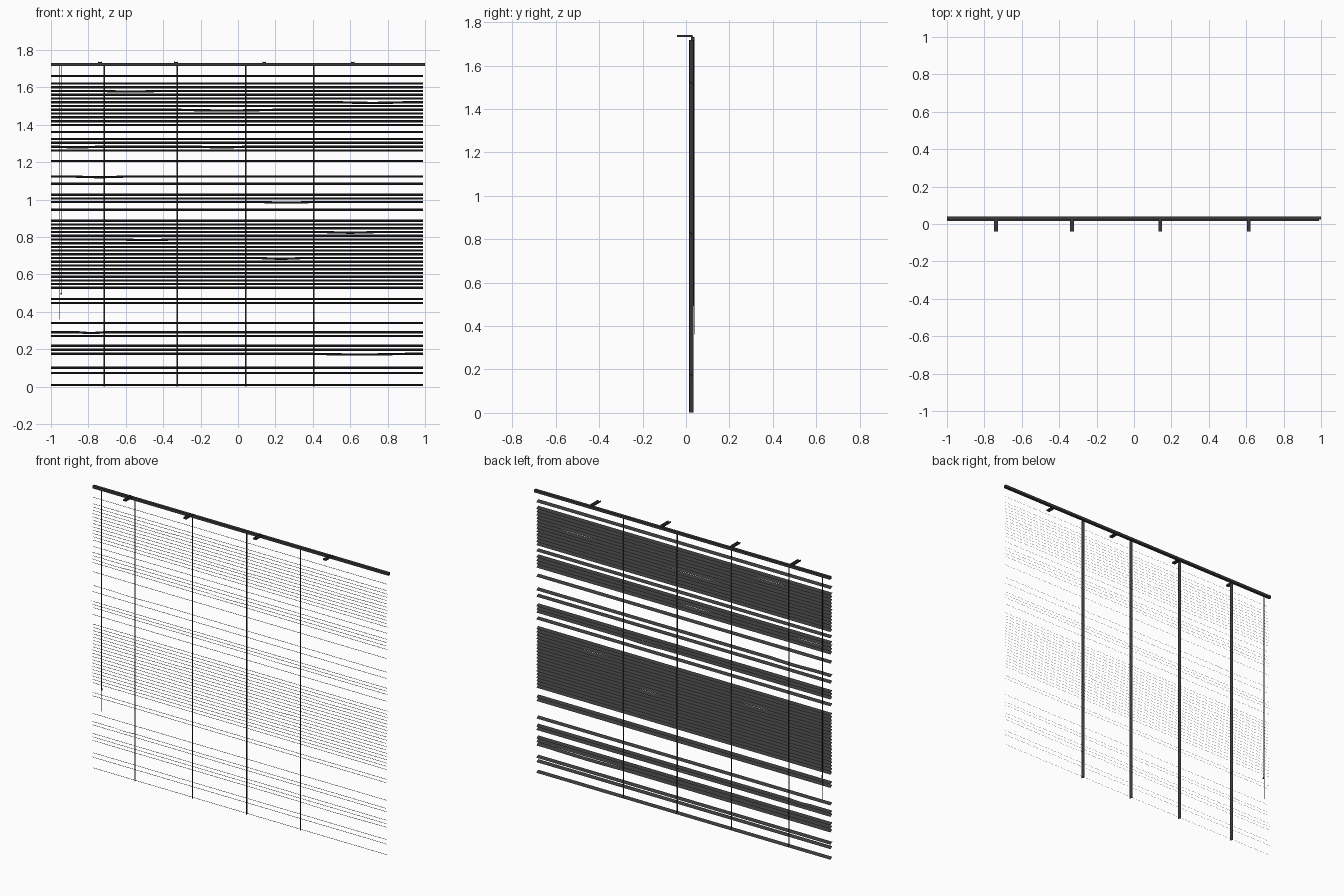
import bpy, bmesh, math
from mathutils import Vector

cube = bpy.data.objects.get("Cube")
if cube:
    bpy.data.objects.remove(cube)

mat = bpy.data.materials.new("charcoal")
mat.use_nodes = True
COLOR = (0.042, 0.042, 0.043, 1)
mat.diffuse_color = COLOR
mat.node_tree.nodes["Principled BSDF"].inputs["Base Color"].default_value = COLOR


def finish(name, bm):
    mesh = bpy.data.meshes.new(name)
    bm.to_mesh(mesh)
    bm.free()
    mesh.materials.append(mat)
    obj = bpy.data.objects.new(name, mesh)
    bpy.context.collection.objects.link(obj)
    return obj


def box(name, low, high, turn=0.0):
    low, high = Vector(low), Vector(high)
    bm = bmesh.new()
    bmesh.ops.create_cube(bm, size=1)
    bmesh.ops.scale(bm, vec=high - low, verts=bm.verts)
    obj = finish(name, bm)
    obj.location = (low + high) / 2
    obj.rotation_euler.z = turn
    return obj


def rod(name, x, y, bottom, top, radius, end_radius=None):
    bm = bmesh.new()
    bmesh.ops.create_cone(bm, cap_ends=True, segments=8, radius1=end_radius or radius,
                          radius2=radius, depth=top - bottom)
    obj = finish(name, bm)
    obj.location = (x, y, (bottom + top) / 2)
    return obj


# Tilted slats with a slight crown; a few sag between two points
SECTION = [(0.016, 0.0058), (0.0245, 0.0003), (0.033, -0.0062)]


def slat(name, z, sags):
    xs = {-1.0, 0.988}
    for start, end in sags:
        xs.update(start + (end - start) * i / 6 for i in range(7))
    bm = bmesh.new()
    previous = None
    for x in sorted(xs):
        drop = 0
        for start, end in sags:
            if start < x < end:
                drop = 0.0035 * math.sin(math.pi * (x - start) / (end - start))
        row = [bm.verts.new((x, y, z + dz - drop)) for y, dz in SECTION]
        if previous:
            for i in range(2):
                bm.faces.new((previous[i], row[i], row[i + 1], previous[i + 1]))
        previous = row
    finish(name, bm)


# Runs of slats: top height, bottom height, count
RUNS = [(1.662, 1.662, 1), (1.622, 1.4, 12), (1.362, 1.362, 1), (1.325, 1.263, 4),
        (1.207, 1.207, 1), (1.124, 1.124, 1), (1.085, 1.085, 1), (1.026, 0.988, 3),
        (0.946, 0.946, 1), (0.887, 0.529, 19), (0.469, 0.448, 2), (0.341, 0.341, 1),
        (0.291, 0.271, 2), (0.219, 0.176, 3), (0.101, 0.074, 2), (0.009, 0.009, 1)]
# Sags: height, start, end
SAGS = [(1.581, -0.73, -0.42), (1.521, 0.54, 0.9), (1.481, -0.32, 0.2),
        (1.284, -0.98, -0.74), (1.284, -0.22, 0.05), (1.124, -0.88, -0.6),
        (0.988, 0.12, 0.4), (0.827, 0.46, 0.74), (0.787, -0.62, -0.35),
        (0.687, 0.12, 0.34), (0.291, -0.85, -0.72), (0.176, 0.4, 0.9)]
number = 0
for top, bottom, count in RUNS:
    for i in range(count):
        z = top + (bottom - top) * i / max(count - 1, 1)
        number += 1
        slat(f"slat_{number}", z, [(a, b) for h, a, b in SAGS if abs(h - z) < 0.0095])

# Head rail
box("head_rail", (-1, 0.023, 1.716), (1, 0.04, 1.732))

# Wall brackets: a channel with two low flanges
for i, x in enumerate((-0.738, -0.331, 0.141, 0.614), 1):
    box(f"bracket_plate_{i}", (x - 0.01, -0.041, 1.731), (x + 0.01, 0.032, 1.735))
    for side in (-1, 1):
        c = x + side * 0.0085
        box(f"bracket_flange_{i}_{side}", (c - 0.0015, -0.041, 1.731),
            (c + 0.0015, 0.03, 1.74))

# Ladder tapes, turned slightly
for i, x in enumerate((-0.714, -0.324, 0.042, 0.405), 1):
    box(f"ladder_tape_{i}", (x - 0.0005, 0.0145, 0.002), (x + 0.0005, 0.0345, 1.718),
        math.radians(20))

# Tilt wand and pull cord with its tassel
rod("tilt_wand", -0.953, 0.039, 0.36, 1.718, 0.0013)
rod("pull_cord", -0.945, 0.036, 0.5, 1.718, 0.0013)
rod("cord_tassel", -0.945, 0.036, 0.492, 0.506, 0.002, 0.0045)
